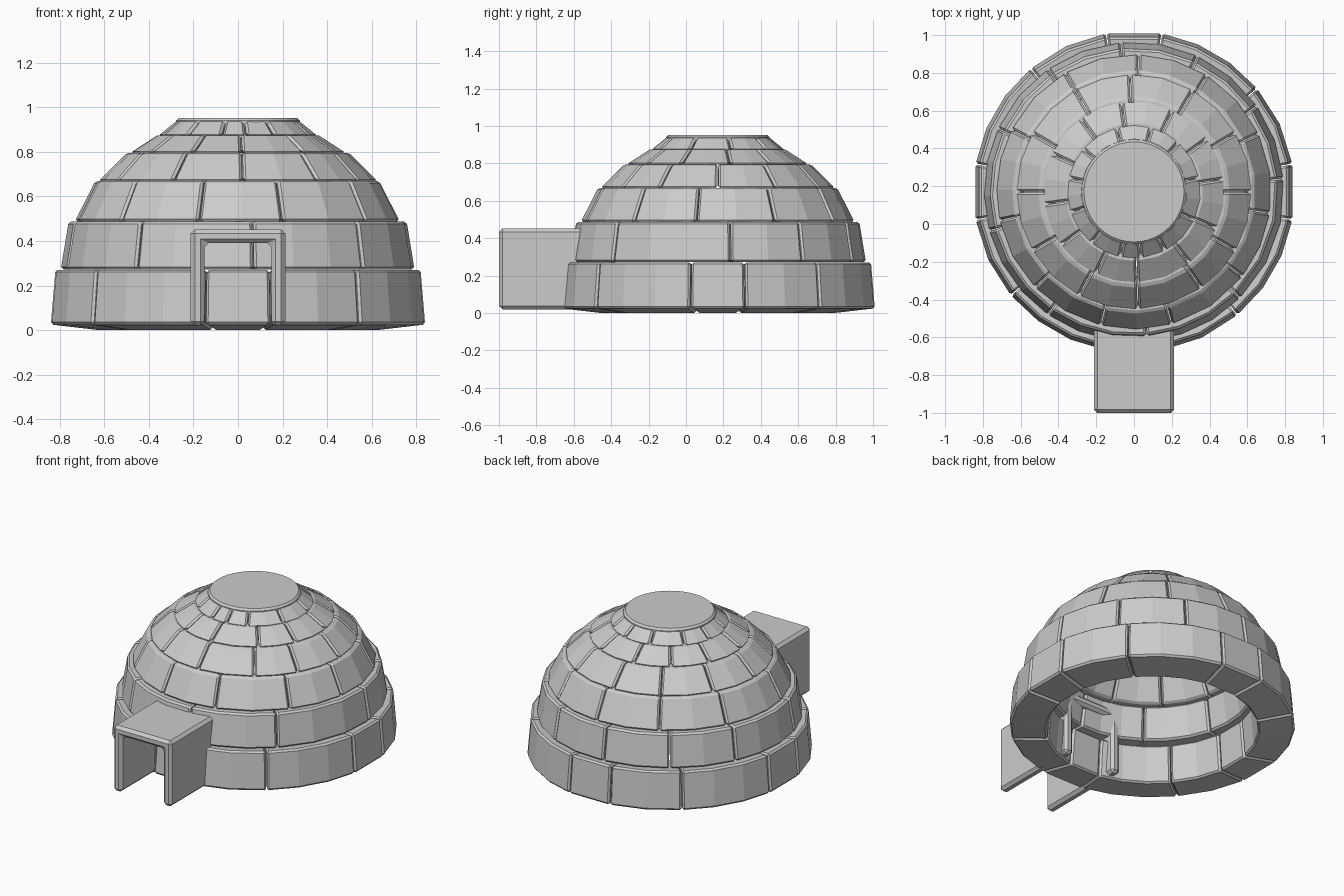
import bpy, bmesh
from math import sin, cos, radians

if "Cube" in bpy.data.objects:
    bpy.data.objects.remove(bpy.data.objects["Cube"])

CY = 0.17        # dome centre in y
GAP = 0.003      # half the joint between blocks


def make_object(name, bm):
    mesh = bpy.data.meshes.new(name)
    bm.to_mesh(mesh)
    bm.free()
    ob = bpy.data.objects.new(name, mesh)
    bpy.context.collection.objects.link(ob)
    return ob


def add_bevel(ob, width):
    bev = ob.modifiers.new("bevel", 'BEVEL')
    bev.width = width
    bev.segments = 1
    bev.limit_method = 'ANGLE'
    bev.angle_limit = radians(40)


def block_ring(name, r0, z0, r1, z1, seams, wall=0.2, drop=0.0):
    """One course of wedge blocks between the seams, thickened inward."""
    profile = [(r0, z0), (r1, z1), (r1 - wall, z1 - drop), (r0 - wall, z0 - drop)]
    bm = bmesh.new()
    for i, a in enumerate(seams):
        b = seams[(i + 1) % len(seams)]
        if b <= a:
            b += 360
        n = max(1, round((b - a) / 15))
        trim = GAP / r0
        a0, b0 = radians(a) + trim, radians(b) - trim
        rows = []
        for k in range(n + 1):
            t = a0 + (b0 - a0) * k / n
            rows.append([bm.verts.new((r * cos(t), CY + r * sin(t), z))
                         for r, z in profile])
        for p, q in zip(rows, rows[1:]):
            for j in range(4):
                m = (j + 1) % 4
                bm.faces.new((p[j], q[j], q[m], p[m]))
        bm.faces.new(rows[0])
        bm.faces.new(rows[-1][::-1])
    bmesh.ops.recalc_face_normals(bm, faces=bm.faces)
    add_bevel(make_object(name, bm), 0.011)


# Courses of snow blocks, from the ground up
block_ring("base_course", 0.852, 0.025, 0.831, 0.272,
           [q + s for q in (0, 90, 180, 270) for s in (10, 40, 80)], 0.22, 0.025)
block_ring("second_course", 0.795, 0.273, 0.76, 0.487,
           [5, 35, 65, 95, 125, 155, 195, 235, 275, 315])
block_ring("third_course", 0.732, 0.488, 0.64, 0.669,
           [25, 58, 88, 120, 153, 192, 224, 256, 286, 322, 351])
block_ring("fourth_course", 0.628, 0.668, 0.5, 0.795,
           [0, 30, 60, 92, 120, 150, 180, 210, 242, 272, 305, 330])
block_ring("fifth_course", 0.488, 0.795, 0.365, 0.874,
           [8, 36, 65, 98, 126, 155, 188, 216, 245, 272, 308, 336])
block_ring("sixth_course", 0.36, 0.87, 0.28, 0.935,
           [12, 48, 75, 105, 140, 168, 198, 230, 258, 276, 298, 335])

# Round cap closing the dome
bm = bmesh.new()
bmesh.ops.create_cone(bm, cap_ends=True, segments=40, radius1=0.277,
                      radius2=0.277, depth=0.1)
bmesh.ops.translate(bm, verts=bm.verts, vec=(0, CY, 0.902))
add_bevel(make_object("top_cap", bm), 0.012)

# Entrance tunnel: an upside-down U section extruded along y
bm = bmesh.new()
section = [(-0.212, 0.02), (-0.212, 0.452), (0.212, 0.452), (0.212, 0.02),
           (0.15, 0.02), (0.15, 0.39), (-0.15, 0.39), (-0.15, 0.02)]
face = bm.faces.new([bm.verts.new((x, -1.0, z)) for x, z in section])
new = bmesh.ops.extrude_face_region(bm, geom=[face])["geom"]
bmesh.ops.translate(bm, vec=(0, 0.62, 0),
                    verts=[g for g in new if isinstance(g, bmesh.types.BMVert)])
bmesh.ops.recalc_face_normals(bm, faces=bm.faces)
add_bevel(make_object("entrance_tunnel", bm), 0.018)
